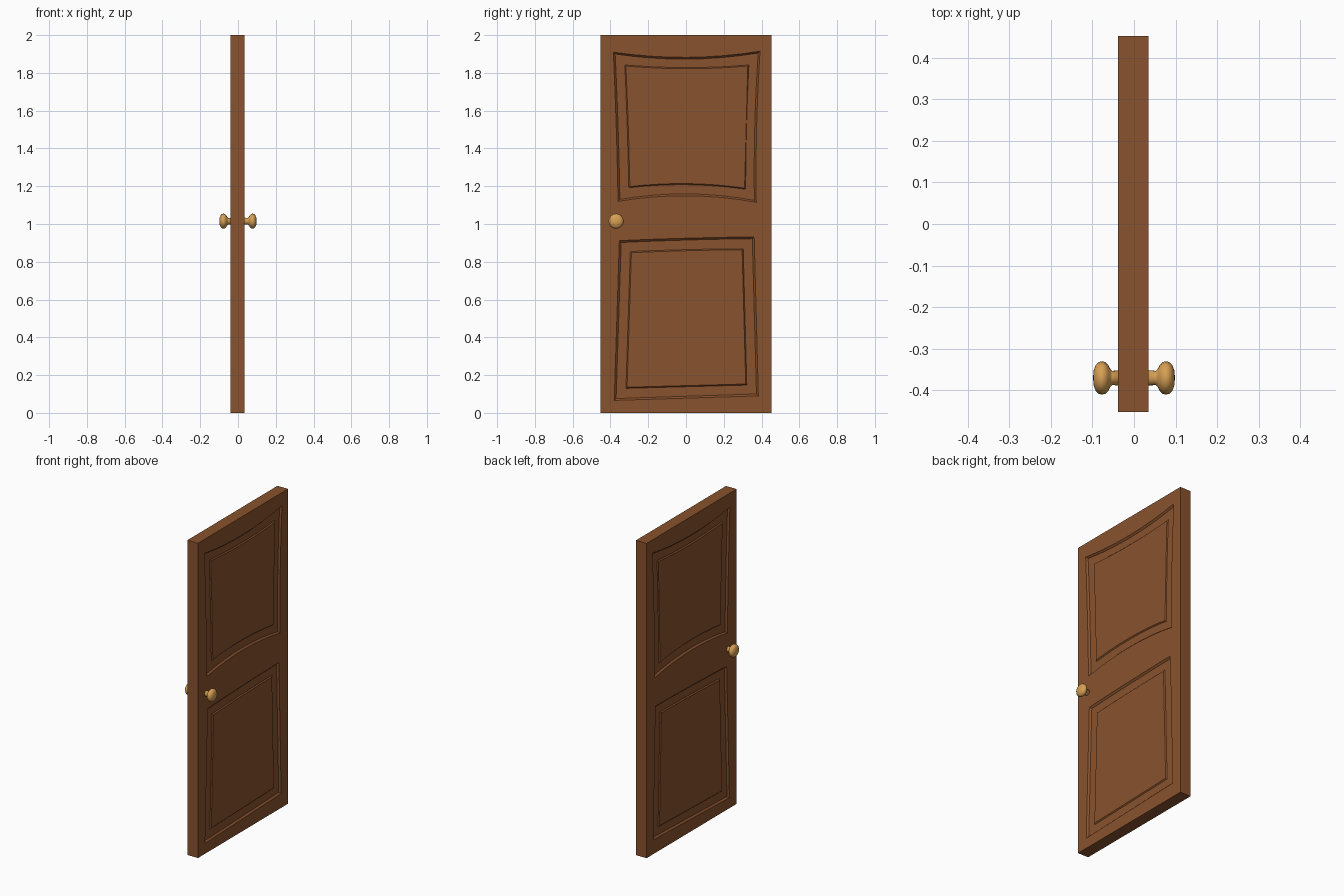
import bpy, bmesh, math
from mathutils import Vector

if "Cube" in bpy.data.objects:
    bpy.data.objects.remove(bpy.data.objects["Cube"])


def material(name, rgb):
    m = bpy.data.materials.new(name)
    m.diffuse_color = (*rgb, 1)
    m.use_nodes = True
    m.node_tree.nodes["Principled BSDF"].inputs["Base Color"].default_value = m.diffuse_color
    return m


wood = material("brown_wood", (0.25, 0.084, 0.026))
brass = material("brass", (0.68, 0.35, 0.09))

X_BACK, X_FRONT = -0.039, 0.035     # the two faces of the slab
N = 8                               # segments along each panel edge

# panel corners (y, z): bottom left, bottom right, top right, top left;
# then the bow of each edge (dy, dz): bottom, right, top, left
upper_bow = [(0, .032), (-.008, 0), (0, -.03), (.003, 0)]
upper_bow_in = [(0, .02), (-.004, 0), (0, -.014), (.002, 0)]
lower_bow = [(0, 0), (0, 0), (0, .003), (0, 0)]
PANELS = [
    (([(-.36, 1.12), (.372, 1.115), (.392, 1.915), (-.385, 1.91)], upper_bow),
     ([(-.303, 1.192), (.316, 1.184), (.333, 1.842), (-.324, 1.842)], upper_bow_in)),
    (([(-.38, .066), (.383, .09), (.361, .932), (-.353, .912)], lower_bow),
     ([(-.318, .13), (.322, .147), (.303, .869), (-.295, .854)], lower_bow)),
]


def outline(shape, inset=0.0):
    """Closed panel outline with gently bowed edges."""
    corners, bows = shape
    signs = [(1, 1), (-1, 1), (-1, -1), (1, -1)]
    c = [Vector((p[0] + s[0] * inset, p[1] + s[1] * inset))
         for p, s in zip(corners, signs)]
    pts = []
    for i in range(4):
        a, b, bow = c[i], c[(i + 1) % 4], Vector(bows[i])
        for k in range(N):
            t = k / N
            pts.append(a.lerp(b, t) + bow * 4 * t * (1 - t))
    return pts


def ring(bm, pts, x):
    return [bm.verts.new((x, p[0], p[1])) for p in pts]


def bridge(bm, a, b):
    n = len(a)
    for i in range(n):
        j = (i + 1) % n
        bm.faces.new((a[i], a[j], b[j], b[i]))


# door slab with two recessed panels on both faces
bm = bmesh.new()
rects = []
for x, s in ((X_FRONT, 1), (X_BACK, -1)):
    rect = ring(bm, [(-.452, 0), (.452, 0), (.452, 2), (-.452, 2)], x)
    rects.append(rect)
    loops = [rect]
    fields = []
    for outer, inner in PANELS:
        steps = [ring(bm, outline(outer), x),
                 ring(bm, outline(outer, .010), x - s * .010),
                 ring(bm, outline(inner), x - s * .010),
                 ring(bm, outline(inner, .006), x - s * .004)]
        loops.append(steps[0])
        fields.append(steps)
    edges = [bm.edges.new((l[i], l[(i + 1) % len(l)]))
             for l in loops for i in range(len(l))]
    bmesh.ops.triangle_fill(bm, use_beauty=True, edges=edges, normal=(s, 0, 0))
    for steps in fields:
        for a, b in zip(steps, steps[1:]):
            bridge(bm, a, b)
        f = bm.faces.new(steps[-1])
        bmesh.ops.triangulate(bm, faces=[f])
bridge(bm, rects[0], rects[1])
bmesh.ops.recalc_face_normals(bm, faces=bm.faces[:])
me = bpy.data.meshes.new("door_slab")
bm.to_mesh(me)
bm.free()
slab = bpy.data.objects.new("door_slab", me)
me.materials.append(wood)
bpy.context.collection.objects.link(slab)

# turned knob on each face: (distance along x, radius)
PROFILE = [(.03, .019), (.052, .017), (.057, .022), (.062, .031), (.069, .038),
           (.077, .040), (.085, .038), (.092, .031), (.097, .018)]
SEG = 16


def knob(name, s):
    bm = bmesh.new()
    rings = []
    for x, r in PROFILE:
        rings.append([bm.verts.new((s * x, -.37 + r * math.cos(a), 1.015 + r * math.sin(a)))
                      for a in (2 * math.pi * i / SEG for i in range(SEG))])
    for a, b in zip(rings, rings[1:]):
        bridge(bm, a, b)
    tip = bm.verts.new((s * .0985, -.37, 1.015))
    for i in range(SEG):
        bm.faces.new((rings[-1][i], rings[-1][(i + 1) % SEG], tip))
    bm.faces.new(rings[0])
    bmesh.ops.recalc_face_normals(bm, faces=bm.faces[:])
    for f in bm.faces:
        f.smooth = True
    me = bpy.data.meshes.new(name)
    bm.to_mesh(me)
    bm.free()
    me.materials.append(brass)
    ob = bpy.data.objects.new(name, me)
    bpy.context.collection.objects.link(ob)


knob("front_knob", 1)
knob("back_knob", -1)
